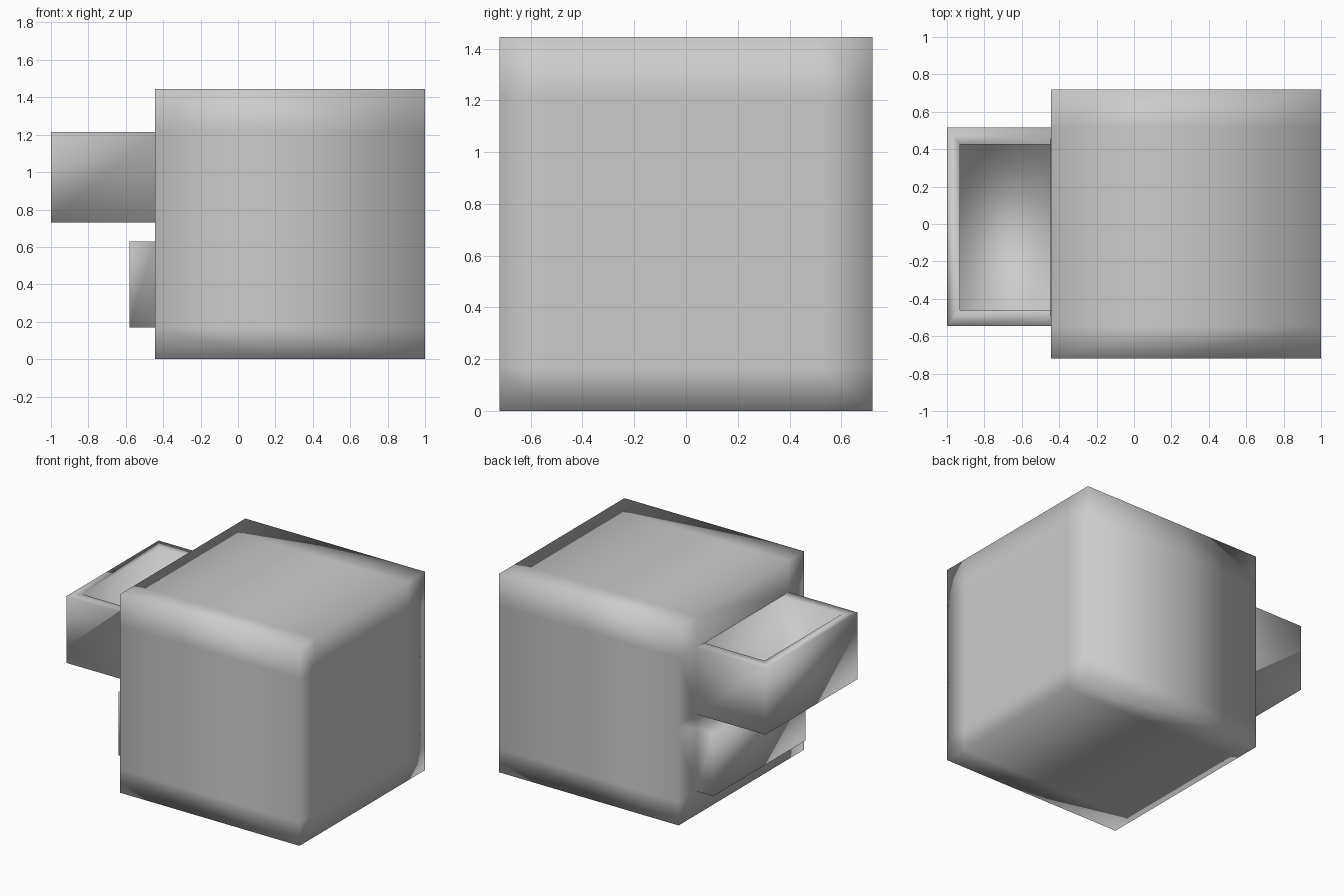
import bpy, bmesh
from mathutils import Matrix, Vector

if "Cube" in bpy.data.objects:
    bpy.data.objects.remove(bpy.data.objects["Cube"])

BODY_X = -0.445                      # cabinet face the drawers slide out of
DRAWER_Y = (-0.545, 0.515)


def pull_out(bm, z0, z1, x_front):
    """Extrude the cabinet-face panel between z0 and z1 out to x_front."""
    mid = Vector((BODY_X, sum(DRAWER_Y) / 2, (z0 + z1) / 2))
    panel = min(bm.faces, key=lambda f: (f.calc_center_median() - mid).length)
    front = bmesh.ops.extrude_discrete_faces(bm, faces=[panel])['faces'][0]
    for v in front.verts:
        v.co.x = x_front
    return front


bm = bmesh.new()

# Cabinet body, with edge loops that outline the two drawers
size = (1 - BODY_X, 1.44, 1.445)
centre = Vector(((1 + BODY_X) / 2, 0, size[2] / 2))
bmesh.ops.create_cube(bm, size=1, matrix=Matrix.Translation(centre) @ Matrix.Diagonal((*size, 1)))
loops = [(0, 0.17)] + [(1, y) for y in DRAWER_Y] + [(2, z) for z in (0.17, 0.63, 0.73, 1.215)]
for axis, pos in loops:
    co, no = Vector(), Vector()
    co[axis], no[axis] = pos, 1
    bmesh.ops.bisect_plane(bm, geom=bm.verts[:] + bm.edges[:] + bm.faces[:], plane_co=co, plane_no=no)

# Lower drawer, slightly open
pull_out(bm, 0.17, 0.63, -0.58)

# Upper drawer, wide open
front = pull_out(bm, 0.73, 1.215, -1.0)
top = next(f for e in front.edges for f in e.link_faces
           if f != front and f.calc_center_median().z > 1.2)

# Hollow of the upper drawer
bmesh.ops.inset_individual(bm, faces=[top], thickness=0.08)
for v in top.verts:
    v.co.x = -0.93 if v.co.x < -0.7 else BODY_X - 0.001
    v.co.y = -0.46 if v.co.y < 0 else 0.425
floor = bmesh.ops.extrude_discrete_faces(bm, faces=[top])['faces'][0]
for v in floor.verts:
    v.co.z = 0.80

for f in bm.faces:
    f.smooth = True

mesh = bpy.data.meshes.new("drawer_cabinet")
bm.to_mesh(mesh)
bm.free()
bpy.context.collection.objects.link(bpy.data.objects.new("drawer_cabinet", mesh))
